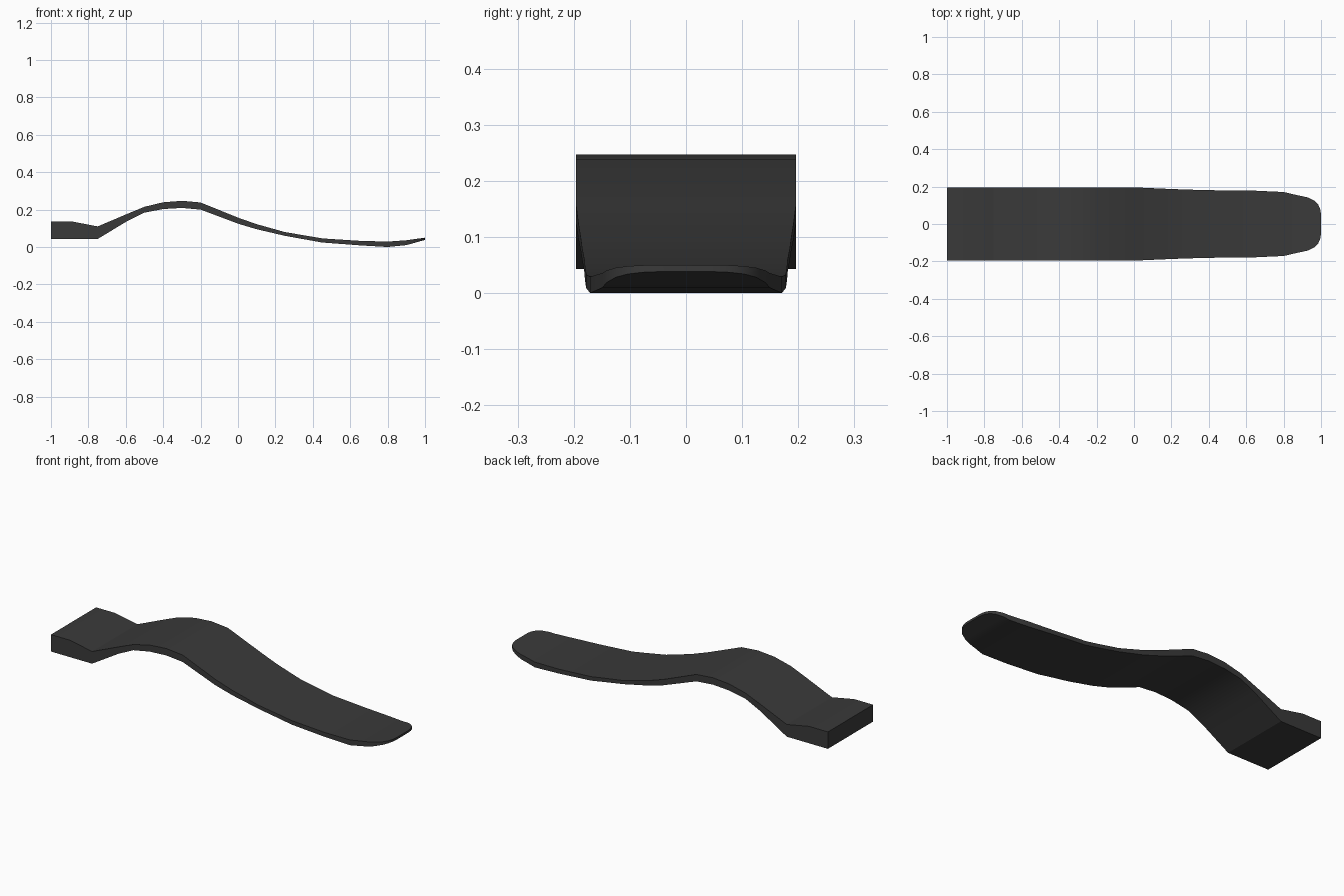
import bpy
import bmesh
import math

default_cube = bpy.data.objects.get("Cube")
if default_cube:
    bpy.data.objects.remove(default_cube, do_unlink=True)

# Side profile of the strip: x, upper height, lower height
side_profile = [
    (-1, .136, .043), (-.885, .136, .043), (-.75, .11, .043),
    (-.59, .178, .14), (-.5, .215, .184), (-.4, .239, .203),
    (-.3, .247, .209), (-.2, .238, .2), (0, .157, .125),
    (.1, .122, .095), (.25, .08, .06), (.45, .046, .024),
    (.65, .033, .009), (.8, .029, 0), (.9, .036, .01), (1, .05, .038),
]

# Plan outline: x, half width, narrowing to a rounded tip
plan_outline = [
    (-1, .196), (0, .196), (.2, .187), (.38, .181), (.65, .178),
    (.8, .171), (.86, .157), (.93, .142), (.965, .125),
    (.985, .104), (.996, .078), (1, .05),
]


def sample(table, x, column):
    """Read a column of a table at x by straight-line interpolation."""
    for start, end in zip(table, table[1:]):
        if x <= end[0]:
            blend = (x - start[0]) / (end[0] - start[0])
            return start[column] + blend * (end[column] - start[column])
    return table[-1][column]


def make_material(name, colour, roughness):
    material = bpy.data.materials.new(name)
    material.use_nodes = True
    material.diffuse_color = colour
    shader = next(node for node in material.node_tree.nodes
                  if node.type == "BSDF_PRINCIPLED")
    shader.inputs["Base Color"].default_value = colour
    shader.inputs["Roughness"].default_value = roughness
    return material


def loft_strip(name, material):
    """Join rectangular cross-sections into one closed, curved strip."""
    stations = sorted({row[0] for row in side_profile + plan_outline})
    mesh_builder = bmesh.new()
    sections = []
    for x in stations:
        half_width = sample(plan_outline, x, 1)
        upper = sample(side_profile, x, 1)
        lower = sample(side_profile, x, 2)
        corners = [(-half_width, lower), (half_width, lower),
                   (half_width, upper), (-half_width, upper)]
        sections.append([mesh_builder.verts.new((x, y, z)) for y, z in corners])

    # Skin between neighbouring sections, then close both ends
    for near, far in zip(sections, sections[1:]):
        for i in range(len(near)):
            j = (i + 1) % len(near)
            mesh_builder.faces.new((near[i], near[j], far[j], far[i]))
    mesh_builder.faces.new(sections[0])
    mesh_builder.faces.new(sections[-1])
    bmesh.ops.recalc_face_normals(mesh_builder, faces=mesh_builder.faces)

    mesh = bpy.data.meshes.new(name)
    mesh_builder.to_mesh(mesh)
    mesh_builder.free()
    mesh.materials.append(material)
    strip = bpy.data.objects.new(name, mesh)
    bpy.context.collection.objects.link(strip)
    return strip


# Curved lever with a thick block end and a thin upturned tip
dark_grey = make_material("dark grey", (.042, .042, .042, 1), .6)
lever = loft_strip("curved_lever", dark_grey)

# Smooth the bends while keeping the long edges sharp
bpy.ops.object.select_all(action="DESELECT")
lever.select_set(True)
bpy.context.view_layer.objects.active = lever
bpy.ops.object.shade_smooth_by_angle(angle=math.radians(25))
